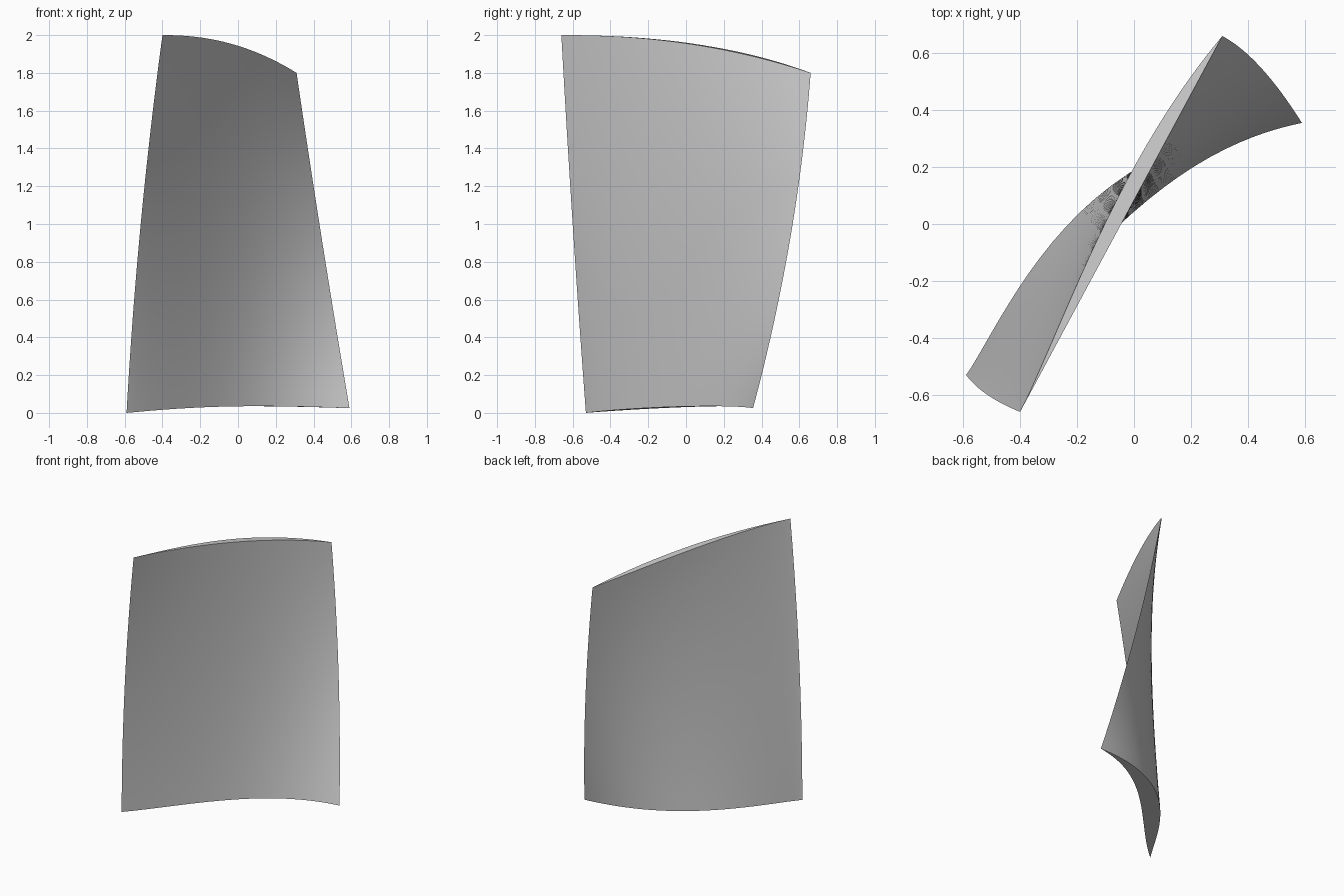
import bpy, bmesh, math
from mathutils import Vector

cube = bpy.data.objects.get("Cube")
if cube:
    bpy.data.objects.remove(cube, do_unlink=True)

ROWS = 24    # steps along the height
COLS = 32    # steps along the chord


def through(a, b, c, v):
    """Smooth curve through root, middle and tip values."""
    return a * (1 - v) * (1 - 2 * v) + 4 * b * v * (1 - v) + c * v * (2 * v - 1)


def bulge(t, skew):
    s = t ** skew
    return 4 * s * (1 - s)


def blade_point(t, v, outer):
    left = Vector((through(-.59, -.515, -.40, v), through(-.53, -.60, -.66, v)))
    right = Vector((through(.59, .445, .31, v), through(.355, .55, .66, v)))
    chord = right - left
    normal = Vector((-chord.y, chord.x)).normalized()
    fade = (1 - v) ** 1.65
    if outer:
        offset = (.055 + .171 * fade) * bulge(t, 1.15 + .25 * v)
    else:
        offset = .11 * fade * bulge(t, 1.6)
    p = left + chord * t + normal * offset
    # arched root and drooping tip
    root_z = .11 * t - .085 * t * t
    tip_z = 2 - .2 * t ** 2.2
    return (p.x, p.y, root_z + (tip_z - root_z) * v)


# Twisted blade: stacked sections, convex side out and concave side back
bm = bmesh.new()
ts = [(1 - math.cos(math.pi * i / COLS)) / 2 for i in range(COLS + 1)]
rings = []
for r in range(ROWS + 1):
    v = r / ROWS
    ring = [bm.verts.new(blade_point(t, v, True)) for t in ts]
    ring += [bm.verts.new(blade_point(t, v, False)) for t in ts[-2:0:-1]]
    rings.append(ring)

count = 2 * COLS
for low, high in zip(rings, rings[1:]):
    for i in range(count):
        j = (i + 1) % count
        bm.faces.new((low[i], low[j], high[j], high[i]))

# Root and tip caps
for ring in (rings[0], rings[-1]):
    for i in range(COLS):
        corners = [ring[i], ring[i + 1], ring[count - i - 1], ring[-i]]
        bm.faces.new(list(dict.fromkeys(corners)))

bmesh.ops.recalc_face_normals(bm, faces=bm.faces)
mesh = bpy.data.meshes.new("twisted_blade")
bm.to_mesh(mesh)
bm.free()
blade = bpy.data.objects.new("twisted_blade", mesh)
bpy.context.collection.objects.link(blade)

# Plain grey metal colour
grey = bpy.data.materials.new("light_grey")
grey.use_nodes = True
colour = (.6, .6, .6, 1)
grey.diffuse_color = colour
grey.node_tree.nodes["Principled BSDF"].inputs["Base Color"].default_value = colour
mesh.materials.append(grey)

bpy.ops.object.select_all(action="DESELECT")
blade.select_set(True)
bpy.context.view_layer.objects.active = blade
bpy.ops.object.shade_smooth_by_angle(angle=math.radians(30))
